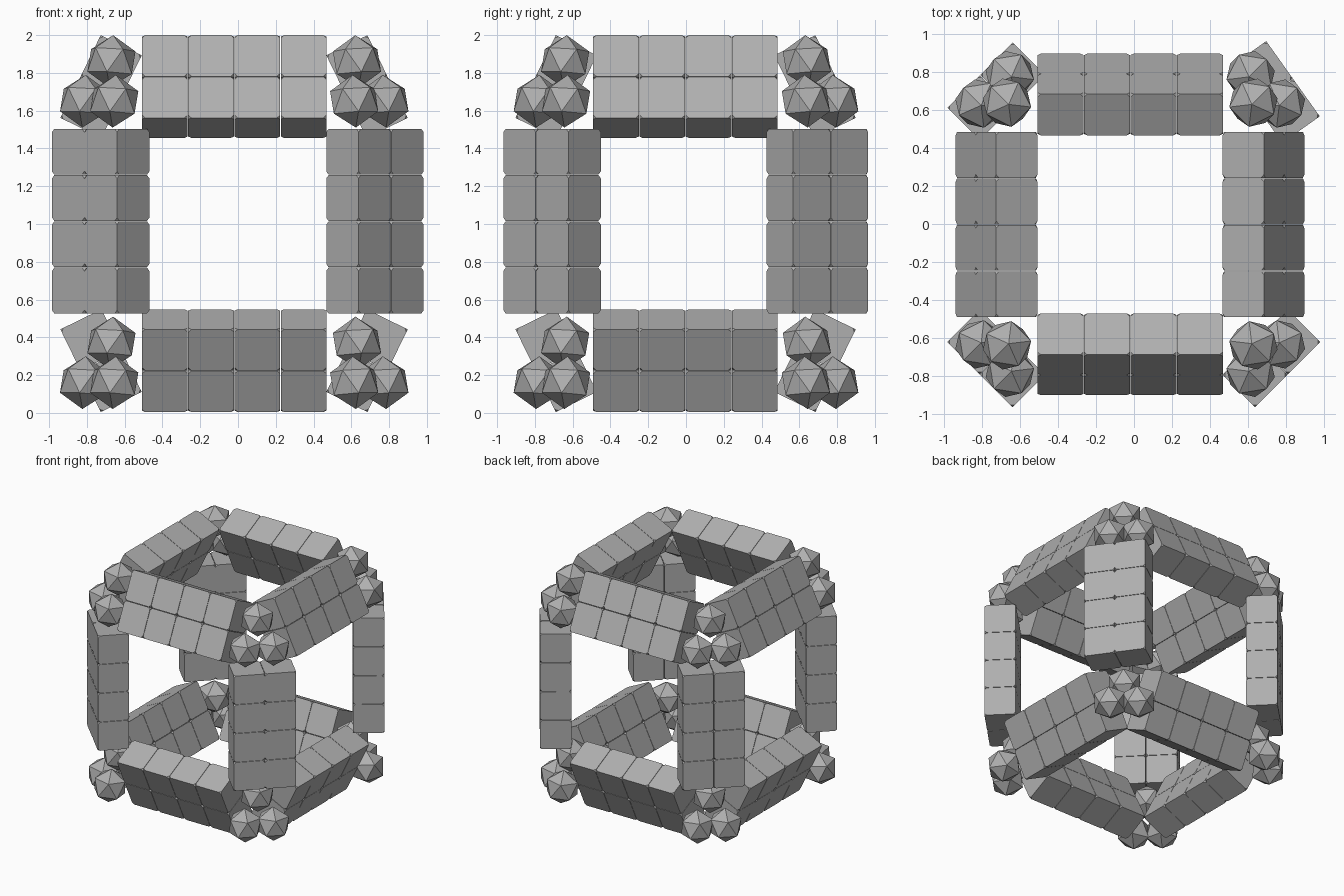
import bpy, bmesh
from math import radians, sin, cos, atan2
from mathutils import Vector, Matrix

if "Cube" in bpy.data.objects:
    bpy.data.objects.remove(bpy.data.objects["Cube"])

S = 0.245          # block pitch
BLOCK = 0.242      # block edge, leaving a fine seam
CUT = 0.017        # clipped block corners
TILT = radians(26)

grey = bpy.data.materials.new("grey")
grey.diffuse_color = (0.43, 0.43, 0.43, 1)
grey.use_nodes = True
grey.node_tree.nodes["Principled BSDF"].inputs["Base Color"].default_value = grey.diffuse_color


def finish(bm, name):
    me = bpy.data.meshes.new(name)
    bm.to_mesh(me)
    bm.free()
    me.materials.append(grey)
    ob = bpy.data.objects.new(name, me)
    bpy.context.collection.objects.link(ob)
    return ob


def block_beam(name, center, axis, normal):
    """4 x 2 x 1 corner-clipped blocks: long way on axis, wide face on normal."""
    a, n = Vector(axis).normalized(), Vector(normal).normalized()
    t = n.cross(a)
    bm = bmesh.new()
    for i in range(4):
        for j in range(2):
            bmesh.ops.create_cube(bm, size=BLOCK, matrix=Matrix.Translation(((i - 1.5) * S, (j - 0.5) * S, 0)))
    bmesh.ops.bevel(bm, geom=bm.verts[:], offset=CUT, segments=1, affect='VERTICES')
    m = Matrix((a, t, n)).transposed().to_4x4()
    bm.transform(Matrix.Translation(center) @ m)
    finish(bm, name)


# horizontal beams, upper ring leaning up and lower ring leaning down
sides = {"front": (-0.02, -0.6875, 0, -1), "back": (-0.02, 0.683, 0, 1),
         "right": (0.683, -0.003, 1, 0), "left": (-0.725, -0.003, -1, 0)}
for level, z, up in (("upper", 1.7275, 1), ("lower", 0.2765, -1)):
    for side, (x, y, nx, ny) in sides.items():
        block_beam(f"{level}_{side}_beam", (x, y, z), (-ny, nx, 0),
                   (nx * cos(TILT), ny * cos(TILT), up * sin(TILT)))

# vertical posts facing out along the diagonals (one is slightly twisted)
posts = {"front_right": (0.725, -0.709, 1, -1), "front_left": (-0.727, -0.709, -1, -1),
         "back_left": (-0.727, 0.700, -1, 1), "back_right": (0.740, 0.696, 0.815, 0.58)}
for corner, (x, y, nx, ny) in posts.items():
    block_beam(f"{corner}_post", (x, y, 1.015), (0, 0, 1), (nx, ny, 0))

# corner clusters: one faceted ball above two, each with a point facing outward
balls = ((0.65, 0.64, 1.86), (0.635, 0.785, 1.65), (0.795, 0.635, 1.65))
for level, drop in (("upper", 0), ("lower", 1.49)):
    for cx, xn in ((1, "right"), (-1, "left")):
        for cy, yn in ((1, "back"), (-1, "front")):
            bm = bmesh.new()
            for x, y, z in balls:
                m = (Matrix.Translation((cx * x - 0.02, cy * y, z - drop))
                     @ Matrix.Rotation(atan2(cy, cx) + radians(180), 4, 'Z')
                     @ Matrix.Rotation(radians(-58.3), 4, 'Y'))
                bmesh.ops.create_icosphere(bm, subdivisions=1, radius=0.14, matrix=m)
            finish(bm, f"{level}_{yn}_{xn}_balls")
